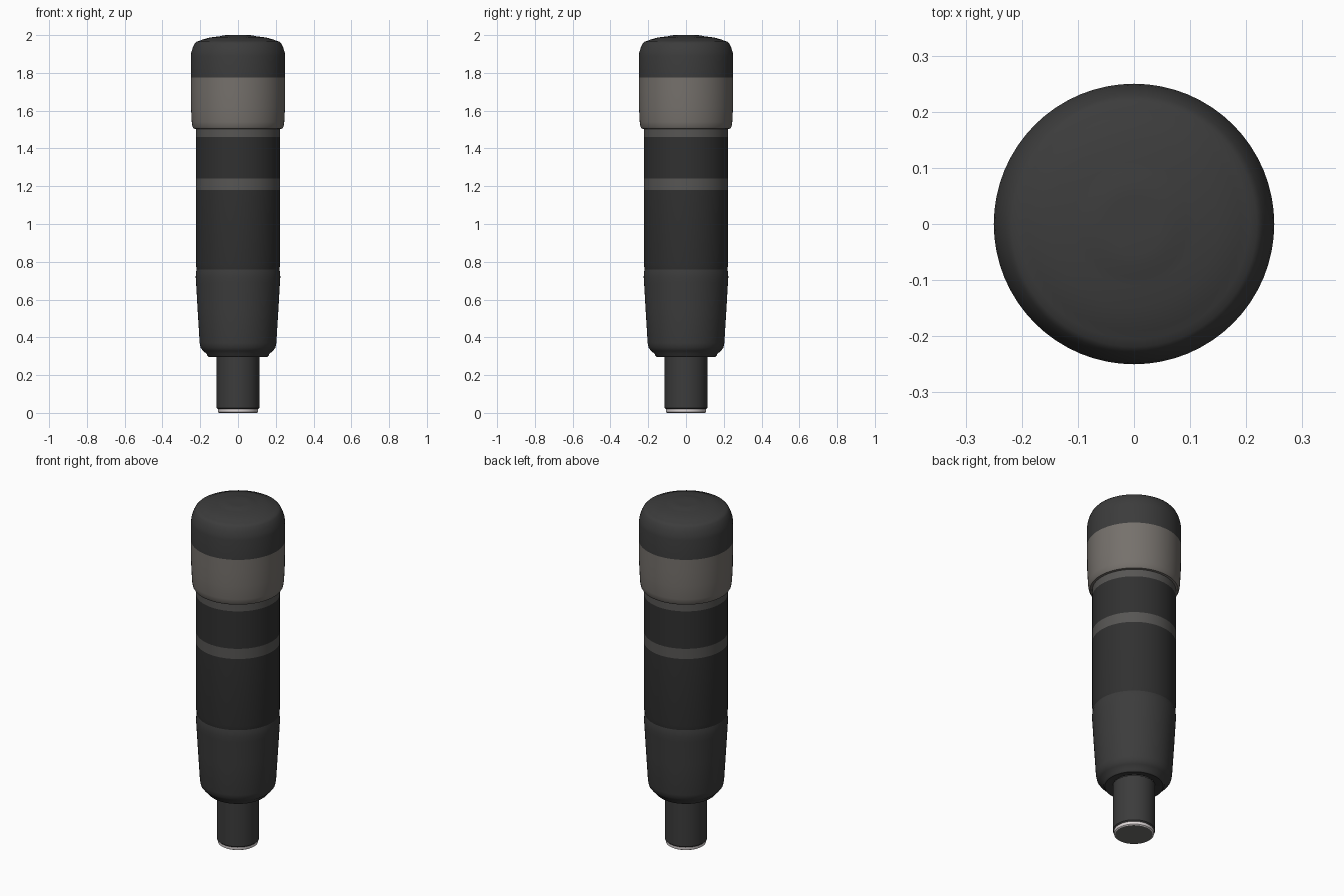
import bpy, math

cube = bpy.data.objects.get("Cube")
if cube:
    bpy.data.objects.remove(cube, do_unlink=True)


def material(name, rgb):
    m = bpy.data.materials.new(name)
    m.use_nodes = True
    m.diffuse_color = (*rgb, 1)
    m.node_tree.nodes["Principled BSDF"].inputs["Base Color"].default_value = (*rgb, 1)
    return m


charcoal = material("charcoal", (0.045, 0.045, 0.045))
black = material("soft black", (0.03, 0.03, 0.03))
warm_grey = material("warm grey", (0.18, 0.165, 0.15))
band_grey = material("band grey", (0.095, 0.092, 0.088))
pale = material("pale rim", (0.75, 0.70, 0.70))
disc_grey = material("disc grey", (0.16, 0.16, 0.155))


def lathe(name, profile, mat, sides=64):
    """Revolve (radius, height) points about z; a zero radius closes the end."""
    verts, rings, faces = [], [], []
    for r, z in profile:
        start = len(verts)
        n = sides if r > 0 else 1
        for i in range(n):
            a = 2 * math.pi * i / sides
            verts.append((r * math.cos(a), r * math.sin(a), z))
        rings.append([start + i % n for i in range(sides)])
    for low, high in zip(rings, rings[1:]):
        for i in range(sides):
            j = (i + 1) % sides
            quad = [low[i], low[j], high[j], high[i]]
            faces.append(list(dict.fromkeys(quad)))
    mesh = bpy.data.meshes.new(name)
    mesh.from_pydata(verts, [], faces)
    mesh.materials.append(mat)
    obj = bpy.data.objects.new(name, mesh)
    bpy.context.collection.objects.link(obj)
    bpy.ops.object.select_all(action="DESELECT")
    obj.select_set(True)
    bpy.context.view_layer.objects.active = obj
    bpy.ops.object.shade_smooth_by_angle(angle=math.radians(40))
    return obj


# Stem with its pale end rim and flat disc
lathe("end_disc", [(0, 0), (0.1, 0)], disc_grey)
lathe("end_rim", [(0.1, 0), (0.106, 0.004), (0.107, 0.02)], pale)
lathe("stem", [(0.107, 0.02), (0.113, 0.026), (0.113, 0.3)], charcoal)

# Tapered lower grip
lathe("lower_grip", [(0.11, 0.305), (0.155, 0.297), (0.162, 0.302), (0.165, 0.312),
                     (0.185, 0.328), (0.198, 0.345), (0.203, 0.37), (0.214, 0.55),
                     (0.222, 0.69), (0.224, 0.72), (0.222, 0.745), (0.219, 0.76)], charcoal)

# Straight barrel with two grey bands
R = 0.223
lathe("barrel", [(0.219, 0.76), (R, 0.785), (R, 1.18)], black)
lathe("middle_band", [(R, 1.18), (R, 1.24)], band_grey)
lathe("upper_barrel", [(R, 1.24), (R, 1.46)], black)
lathe("neck_band", [(R, 1.46), (R, 1.503)], band_grey)

# Wide collar
lathe("collar", [(R, 1.503), (0.235, 1.505), (0.241, 1.515), (0.245, 1.54),
                 (0.249, 1.62), (0.25, 1.7), (0.25, 1.775)], warm_grey)

# Rounded cap with a stepped shoulder and low button
lathe("cap", [(0.25, 1.775), (0.25, 1.89), (0.247, 1.91), (0.239, 1.935),
              (0.229, 1.955), (0.219, 1.966), (0.205, 1.969), (0.19, 1.976),
              (0.15, 1.987), (0.11, 1.992), (0.095, 1.994), (0.075, 1.999),
              (0.05, 2.0), (0, 2.0)], charcoal)
